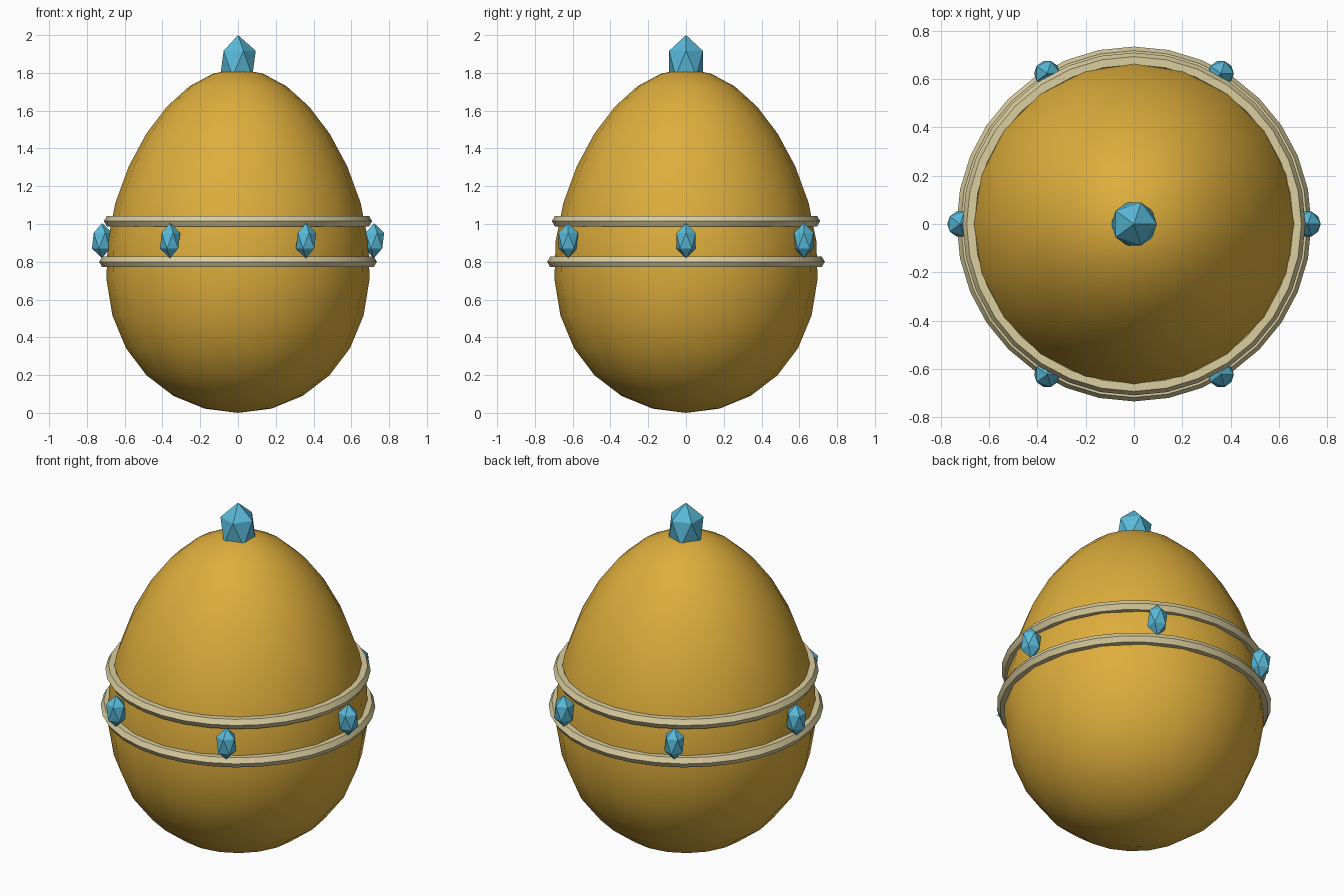
import bpy, bmesh, math

if "Cube" in bpy.data.objects:
    bpy.data.objects.remove(bpy.data.objects["Cube"])


def material(name, rgb):
    m = bpy.data.materials.new(name)
    m.diffuse_color = (*rgb, 1)
    m.use_nodes = True
    m.node_tree.nodes["Principled BSDF"].inputs["Base Color"].default_value = m.diffuse_color
    return m


gold = material("gold", (0.73, 0.42, 0.045))
pale_gold = material("pale gold", (0.70, 0.61, 0.34))
aqua = material("aqua gem", (0.10, 0.49, 0.69))


def finish(name, mat, smooth):
    ob = bpy.context.object
    ob.name = name
    ob.data.materials.append(mat)
    if smooth:
        bpy.ops.object.shade_smooth_by_angle(angle=math.radians(30))
    return ob


def gem(name, loc, radius, half_height):
    bpy.ops.mesh.primitive_ico_sphere_add(subdivisions=1, radius=1, location=loc)
    ob = finish(name, aqua, False)
    ob.scale = (radius, radius, half_height)


def band(name, z, radius):
    bpy.ops.mesh.primitive_torus_add(location=(0, 0, z), major_radius=radius,
                                     minor_radius=0.033, major_segments=32,
                                     minor_segments=6)
    finish(name, pale_gold, True)


# Egg body: a sphere that narrows towards the top
HALF = 0.91
bpy.ops.mesh.primitive_uv_sphere_add(segments=20, ring_count=14, radius=1)
egg = finish("egg_body", gold, True)
for v in egg.data.vertices:
    t = v.co.z
    r = 0.69 - 0.11 * t
    v.co = (v.co.x * r, v.co.y * r, HALF * (1 + t))

# Two bands around the middle
band("upper_band", 1.015, 0.677)
band("lower_band", 0.80, 0.702)

# Six gems between the bands, one on top
for i in range(6):
    a = math.radians(60 * i)
    gem(f"side_gem_{i + 1}", (0.72 * math.cos(a), 0.72 * math.sin(a), 0.912),
        0.06, 0.093)
gem("top_gem", (0, 0, 1.85), 0.105, 0.15)
